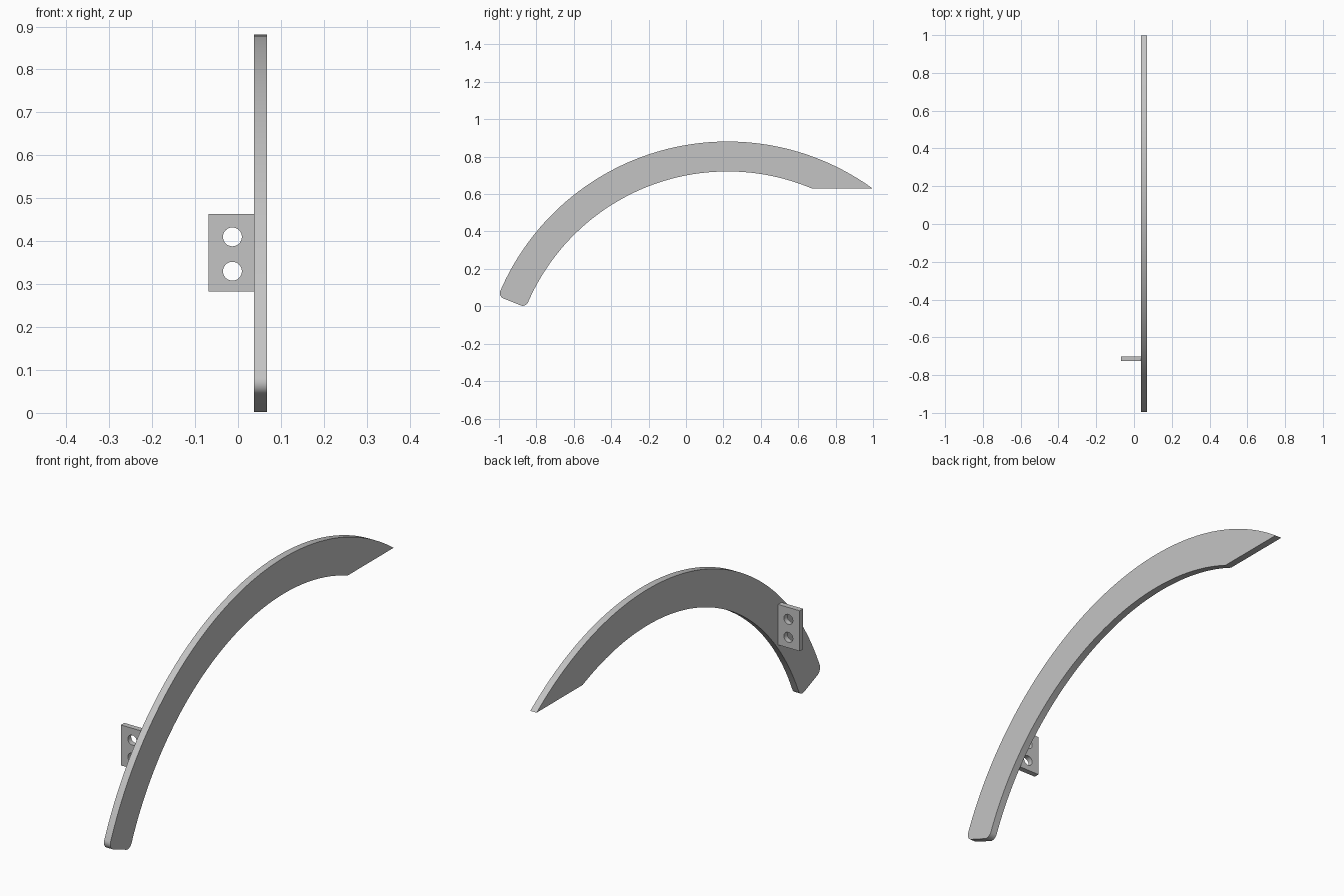
import bpy, bmesh, math
from mathutils import Matrix, Vector

if "Cube" in bpy.data.objects:
    bpy.data.objects.remove(bpy.data.objects["Cube"])

grey = bpy.data.materials.new("plain grey")
grey.use_nodes = True
GREY = (0.55, 0.55, 0.55, 1)
grey.diffuse_color = GREY
grey.node_tree.nodes["Principled BSDF"].inputs["Base Color"].default_value = GREY


def arc(cx, cy, radius, start, end, steps):
    """Points along a circular arc, angles in radians."""
    angles = [start + (end - start) * i / steps for i in range(steps + 1)]
    return [(cx + radius * math.cos(a), cy + radius * math.sin(a)) for a in angles]


def flat_part(name, outlines, thickness, matrix):
    """Solid sheet from a closed outline; further outlines become holes."""
    curve = bpy.data.curves.new(name, "CURVE")
    curve.dimensions = "2D"
    curve.fill_mode = "BOTH"
    curve.extrude = thickness / 2
    for points in outlines:
        spline = curve.splines.new("POLY")
        spline.points.add(len(points) - 1)
        for p, (x, y) in zip(spline.points, points):
            p.co = (x, y, 0, 1)
        spline.use_cyclic_u = True
    source = bpy.data.objects.new(name + " outline", curve)
    mesh = bpy.data.meshes.new_from_object(source)
    bpy.data.objects.remove(source)
    bpy.data.curves.remove(curve)

    mesh.name = name
    mesh.transform(matrix)
    bm = bmesh.new()
    bm.from_mesh(mesh)
    bmesh.ops.remove_doubles(bm, verts=bm.verts, dist=1e-5)
    bmesh.ops.recalc_face_normals(bm, faces=bm.faces)
    bm.to_mesh(mesh)
    bm.free()

    mesh.materials.clear()
    mesh.materials.append(grey)
    obj = bpy.data.objects.new(name, mesh)
    bpy.context.collection.objects.link(obj)
    bpy.ops.object.select_all(action="DESELECT")
    obj.select_set(True)
    bpy.context.view_layer.objects.active = obj
    bpy.ops.object.shade_smooth_by_angle(angle=math.radians(30))
    return obj


# Curved blade: concentric arcs, level cut at the back, rounded radial end at the front
CY, CZ = 0.222, -0.442
OUTER, INNER, FILLET = 1.323, 1.163, 0.03
BACK_CUT = 0.63
end = math.radians(158)
outer_start = math.asin((BACK_CUT - CZ) / OUTER)
inner_start = math.asin((BACK_CUT - CZ) / INNER)


def fillet(radius, offset, start, finish):
    a = end - math.asin(FILLET / radius)
    return arc(CY + radius * math.cos(a), CZ + radius * math.sin(a),
               FILLET, a + offset + start, end + finish, 8), a


outer_corner, outer_end = fillet(OUTER - FILLET, 0, 0, math.pi / 2)
inner_corner, inner_end = fillet(INNER + FILLET, math.pi, 0, math.pi / 2)
inner_corner.reverse()
blade = (arc(CY, CZ, OUTER, outer_start, outer_end, 72)
         + outer_corner[1:] + inner_corner[:-1]
         + arc(CY, CZ, INNER, inner_end, inner_start, 64))
side_on = Matrix(((0, 0, 1, 0.0525), (1, 0, 0, 0), (0, 1, 0, 0), (0, 0, 0, 1)))
flat_part("curved_blade", [blade], 0.031, side_on)

# Mounting tab with two bolt holes, standing across the blade
tab = [(-0.069, 0.283), (0.037, 0.283), (0.037, 0.463), (-0.069, 0.463)]
holes = [arc(-0.013, z, 0.022, 0, math.tau, 32)[:-1] for z in (0.33, 0.41)]
front_on = Matrix.Translation(Vector((0, -0.713, 0))) @ Matrix.Rotation(math.pi / 2, 4, "X")
flat_part("mounting_tab", [tab] + holes, 0.024, front_on)
